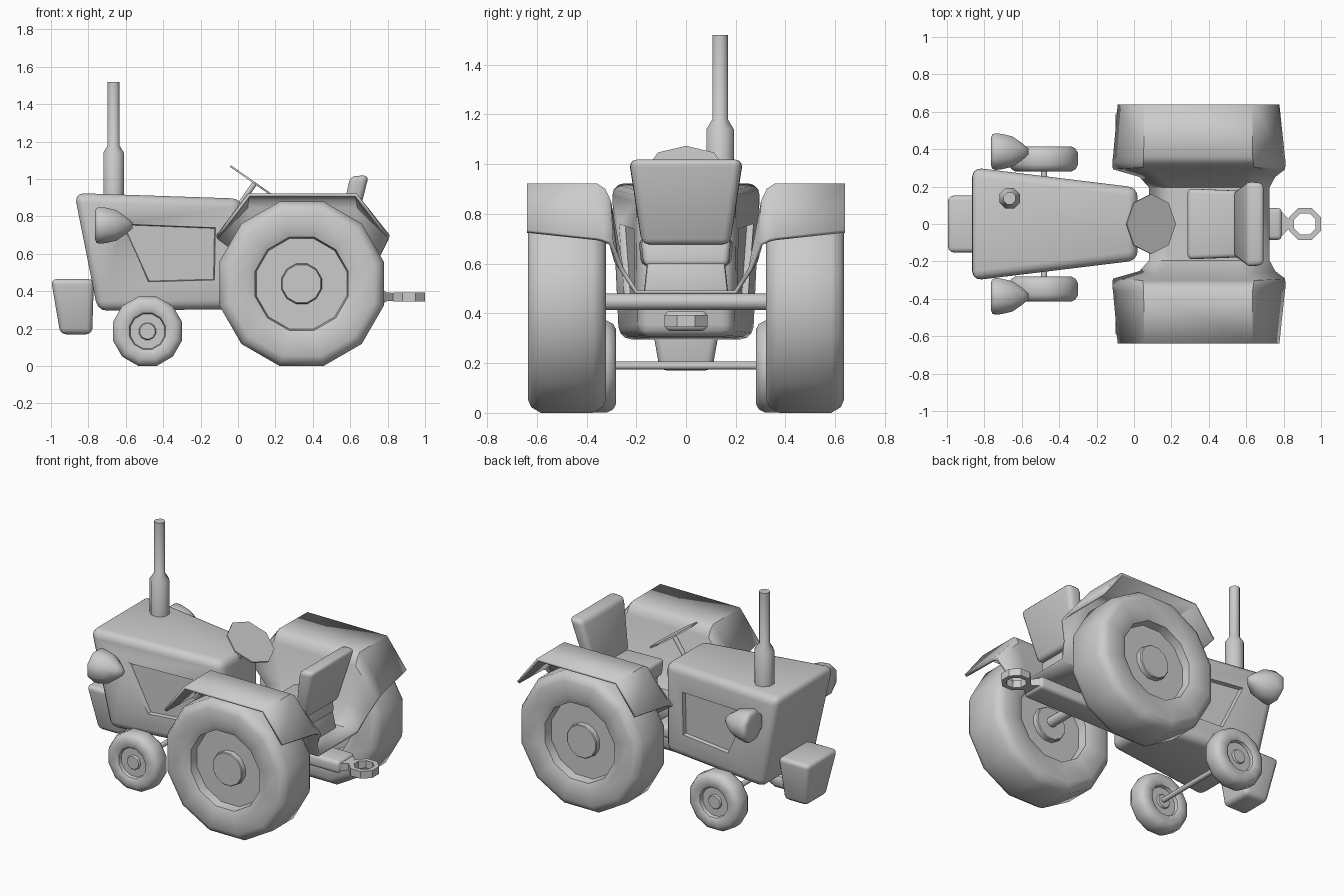
import bpy, bmesh, math
from mathutils import Vector

if "Cube" in bpy.data.objects:
    bpy.data.objects.remove(bpy.data.objects["Cube"])


def finish(name, bm, angle=40):
    bmesh.ops.recalc_face_normals(bm, faces=bm.faces)
    mesh = bpy.data.meshes.new(name)
    bm.to_mesh(mesh)
    bm.free()
    ob = bpy.data.objects.new(name, mesh)
    bpy.context.collection.objects.link(ob)
    bpy.ops.object.select_all(action='DESELECT')
    ob.select_set(True)
    bpy.context.view_layer.objects.active = ob
    bpy.ops.object.shade_smooth_by_angle(angle=math.radians(angle))
    return ob


def prism(name, a, b, bevel=0.0, seg=3):
    """Solid between two matching loops of points."""
    bm = bmesh.new()
    va = [bm.verts.new(p) for p in a]
    vb = [bm.verts.new(p) for p in b]
    n = len(va)
    bm.faces.new(va)
    bm.faces.new(vb[::-1])
    for i in range(n):
        j = (i + 1) % n
        bm.faces.new((va[i], vb[i], vb[j], va[j]))
    bmesh.ops.recalc_face_normals(bm, faces=bm.faces)
    if bevel:
        bmesh.ops.bevel(bm, geom=bm.edges[:], offset=bevel, segments=seg,
                        profile=0.5, affect='EDGES', clamp_overlap=True)
    return finish(name, bm)


def rect(x0, x1, w0, w1, z0, z1):
    """Rectangle symmetric in y: half widths w0 at x0, w1 at x1."""
    return [(x0, -w0, z0), (x1, -w1, z1), (x1, w1, z1), (x0, w0, z0)]


def lathe(name, profile, origin, direction, segs, phase=0.0, angle=40, closed=False):
    """Revolve (radius, height) points about a direction through origin."""
    bm = bmesh.new()
    q = Vector(direction).to_track_quat('Z', 'Y')
    o = Vector(origin)
    rings = []
    for r, h in profile:
        ring = []
        for i in range(segs):
            t = phase + 2 * math.pi * i / segs
            ring.append(bm.verts.new(o + q @ Vector((r * math.cos(t), r * math.sin(t), h))))
        rings.append(ring)
    pairs = list(zip(rings, rings[1:]))
    if closed:
        pairs.append((rings[-1], rings[0]))
    else:
        bm.faces.new(rings[0])
        bm.faces.new(rings[-1])
    for a, b in pairs:
        for i in range(segs):
            j = (i + 1) % segs
            bm.faces.new((a[i], a[j], b[j], b[i]))
    return finish(name, bm, angle)


def rod(name, p, q, r, segs=12):
    d = Vector(q) - Vector(p)
    return lathe(name, [(r, 0), (r, d.length)], p, d, segs, angle=50)


# Hood, tapering towards the driver
hood = prism("hood", rect(-0.75, 0.02, 0.275, 0.19, 0.295, 0.305),
             rect(-0.875, 0.02, 0.305, 0.195, 0.925, 0.895), 0.05)


def hood_side(x, z):
    k = (z - 0.3) / 0.61
    xf = -0.75 - 0.125 * k
    front, rear = 0.275 + 0.03 * k, 0.19 + 0.005 * k
    return front + (rear - front) * (x - xf) / (0.02 - xf)


# Recessed side panels
panel = [(-0.62, 0.76), (-0.12, 0.74), (-0.125, 0.46), (-0.48, 0.45)]
cx, cz = -0.32, 0.6
for s, side in ((-1, "right"), (1, "left")):
    def loop(scale, off):
        pts = [(cx + (x - cx) * scale, cz + (z - cz) * scale) for x, z in panel]
        return [(x, s * (hood_side(x, z) + off), z) for x, z in pts]
    cutter = prism("panel_cutter_" + side, loop(0.97, -0.025), loop(1.05, 0.05))
    cutter.hide_render = True
    cutter.hide_set(True)
    mod = hood.modifiers.new("panel_" + side, 'BOOLEAN')
    mod.operation = 'DIFFERENCE'
    mod.solver = 'EXACT'
    mod.object = cutter

# Front weight, chassis bar and axles
prism("front_weight", rect(-0.95, -0.78, 0.105, 0.105, 0.17, 0.17),
      rect(-1.0, -0.77, 0.157, 0.157, 0.465, 0.465), 0.03)
prism("chassis_bar", rect(-0.1, 0.79, 0.085, 0.085, 0.33, 0.33),
      rect(-0.1, 0.79, 0.085, 0.085, 0.41, 0.41), 0.022)
rod("front_axle", (-0.48, -0.33, 0.19), (-0.48, 0.33, 0.19), 0.016)
rod("rear_axle", (0.34, -0.45, 0.447), (0.34, 0.45, 0.447), 0.033)

# Wheels: half profile mirrored about the middle plane
rear_half = [(0.105, 0.12), (0.11, 0.115), (0.112, 0.085), (0.25, 0.085), (0.258, 0.14),
             (0.30, 0.157), (0.40, 0.157), (0.432, 0.143), (0.455, 0.105)]
front_half = [(0.042, 0.05), (0.046, 0.045), (0.047, 0.038), (0.095, 0.038), (0.1, 0.058),
              (0.115, 0.067), (0.155, 0.067), (0.178, 0.055), (0.1915, 0.03)]
for s, side in ((-1, "right"), (1, "left")):
    for name, half, o in (("rear_wheel_", rear_half, (0.34, s * 0.479, 0.44)),
                          ("front_wheel_", front_half, (-0.484, s * 0.348, 0.186))):
        prof = half + [(r, -h) for r, h in reversed(half)]
        lathe(name + side, prof, o, (0, 1, 0), 12, math.pi / 12)

# Fenders and floor: one sheet, columns from outer edge to floor
cols = [
    [(-0.08, 0.64, 0.73), (0.06, 0.64, 0.915), (0.63, 0.64, 0.915), (0.77, 0.64, 0.73)],
    [(-0.105, 0.36, 0.70), (0.055, 0.36, 0.915), (0.63, 0.36, 0.915), (0.80, 0.36, 0.70)],
    [(-0.11, 0.335, 0.695), (0.053, 0.33, 0.895), (0.635, 0.33, 0.895), (0.805, 0.335, 0.695)],
    [(-0.11, 0.30, 0.68), (0.05, 0.31, 0.85), (0.64, 0.31, 0.85), (0.805, 0.30, 0.68)],
    [(0.03, 0.26, 0.58), (0.12, 0.28, 0.61), (0.60, 0.28, 0.61), (0.755, 0.26, 0.58)],
    [(0.08, 0.20, 0.485), (0.20, 0.20, 0.485), (0.55, 0.20, 0.485), (0.725, 0.20, 0.485)],
]
cols += [[(x, -y, z) for x, y, z in c] for c in reversed(cols)]
bm = bmesh.new()
grid = [[bm.verts.new(p) for p in c] for c in cols]
for a, b in zip(grid, grid[1:]):
    for i in range(3):
        bm.faces.new((a[i], a[i + 1], b[i + 1], b[i]))
fender = finish("fenders_and_floor", bm, 35)
mod = fender.modifiers.new("thickness", 'SOLIDIFY')
mod.thickness = 0.018
mod.offset = 0

# Seat
prism("seat_base", rect(0.32, 0.60, 0.17, 0.17, 0.48, 0.48),
      rect(0.31, 0.58, 0.155, 0.155, 0.62, 0.62), 0.012, 2)
prism("seat_cushion", rect(0.29, 0.59, 0.18, 0.17, 0.59, 0.59),
      rect(0.285, 0.57, 0.192, 0.18, 0.70, 0.70), 0.025)
prism("seat_back", rect(0.53, 0.61, 0.18, 0.175, 0.69, 0.67),
      rect(0.60, 0.70, 0.232, 0.225, 1.015, 1.02), 0.03)

# Steering wheel and column
tilt = math.radians(35)
axis = Vector((math.sin(tilt), 0, math.cos(tilt)))
hub = Vector((0.09, 0, 0.978))
lathe("steering_wheel", [(0.16, -0.005), (0.16, 0.005)], hub, axis, 8)
rod("steering_column", hub - 0.2 * axis, hub, 0.014, 8)

# Exhaust pipe
lathe("exhaust", [(0.06, 0.88), (0.06, 1.14), (0.034, 1.18), (0.034, 1.52)],
      (-0.665, 0.137, 0), (0, 0, 1), 8, math.pi / 8, angle=50)

# Headlights
lamp = [(0.08, 0.0), (0.10, 0.008), (0.106, 0.025), (0.102, 0.06), (0.088, 0.115),
        (0.045, 0.172), (0.018, 0.2)]
for s, side in ((-1, "right"), (1, "left")):
    lathe("headlight_" + side, lamp, (-0.765, s * 0.387, 0.752), (1, 0, 0), 8,
          math.pi / 8, angle=50)

# Hitch: tapered neck and ring
prism("hitch_neck", [(0.78, -0.075, 0.345), (0.78, 0.075, 0.345), (0.78, 0.075, 0.395), (0.78, -0.075, 0.395)],
      [(0.84, -0.015, 0.35), (0.84, 0.015, 0.35), (0.84, 0.015, 0.39), (0.84, -0.015, 0.39)])
lathe("hitch_ring", [(0.093, -0.024), (0.093, 0.024), (0.062, 0.024), (0.062, -0.024)],
      (0.914, 0, 0.37), (0, 0, 1), 8, math.pi / 8, closed=True)
